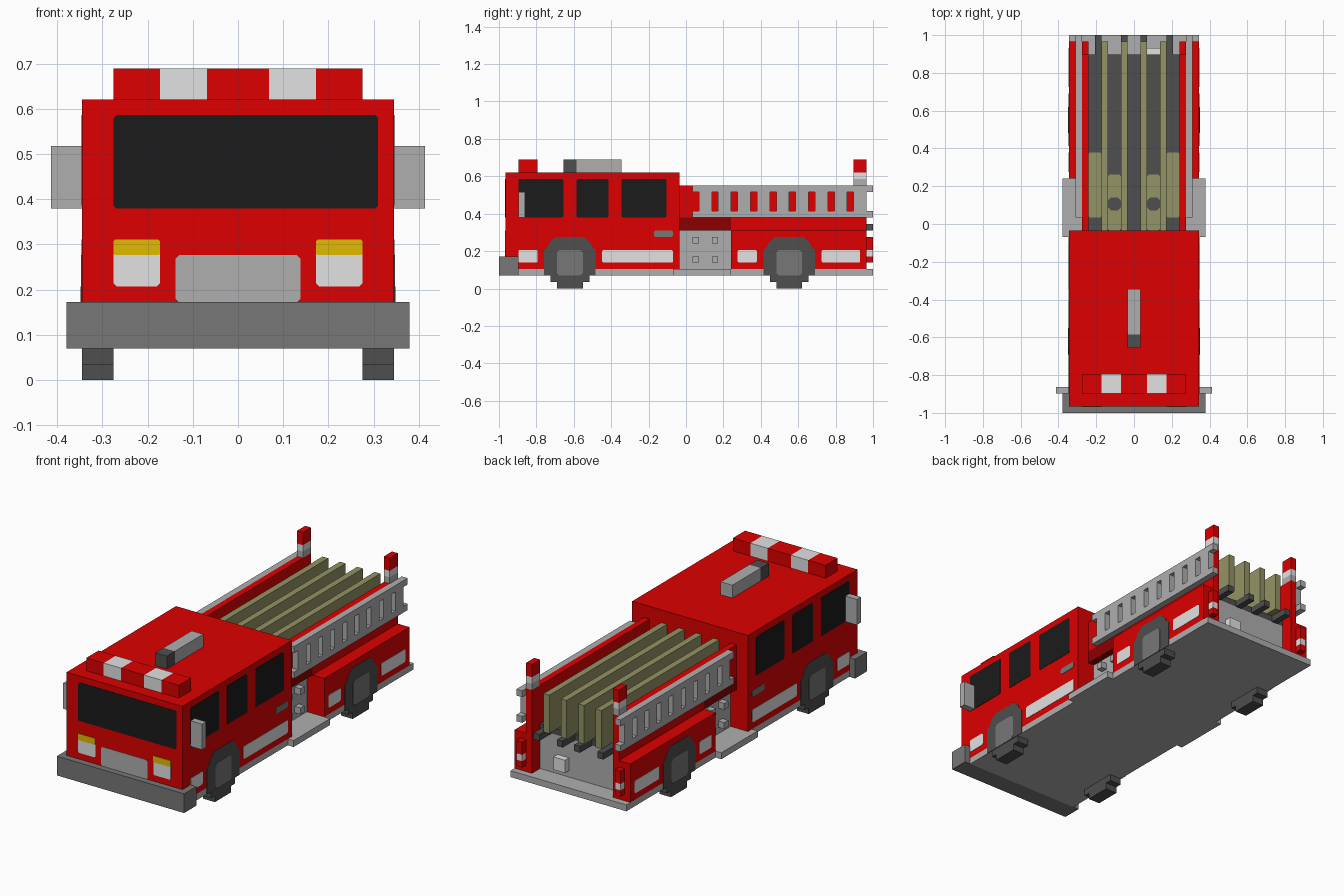
import bpy, bmesh

if "Cube" in bpy.data.objects:
    bpy.data.objects.remove(bpy.data.objects["Cube"])

U = 1 / 29  # the model sits on a block grid, 58 blocks long


def material(name, *rgb):
    m = bpy.data.materials.new(name)
    m.diffuse_color = (*rgb, 1)
    m.use_nodes = True
    m.node_tree.nodes["Principled BSDF"].inputs["Base Color"].default_value = m.diffuse_color
    return m


RED = material("red", 0.723, 0.0, 0.0)
DARK_RED = material("dark red", 0.27, 0.0, 0.0)
SILVER = material("silver", 0.43, 0.43, 0.43)
STEEL = material("steel grey", 0.184, 0.184, 0.184)
RUBBER = material("dark grey", 0.077, 0.077, 0.077)
WHITE = material("pale grey", 0.76, 0.76, 0.76)
GLASS = material("black glass", 0.011, 0.011, 0.011)
AMBER = material("amber", 0.76, 0.5, 0.0)
HOSE = material("khaki hose", 0.292, 0.292, 0.13)


def finish(bm, name, mat):
    bmesh.ops.recalc_face_normals(bm, faces=bm.faces)
    me = bpy.data.meshes.new(name)
    bm.to_mesh(me)
    bm.free()
    me.materials.append(mat)
    bpy.context.collection.objects.link(bpy.data.objects.new(name, me))


def box(name, mat, x, y, z):
    """Box from (low, high) ranges in grid blocks."""
    bm = bmesh.new()
    bmesh.ops.create_cube(bm, size=1)
    for v in bm.verts:
        for i, (lo, hi) in enumerate((x, y, z)):
            v.co[i] = (lo if v.co[i] < 0 else hi) * U
    finish(bm, name, mat)


def pair(name, mat, x, y, z):
    """The same box on both sides of the truck."""
    box("right_" + name, mat, x, y, z)
    box("left_" + name, mat, (-x[1], -x[0]), y, z)


def plate(name, mat, pts, place, depth=0.05):
    """Thin plate: 2D outline, mapped to 3D by place(a, b, out)."""
    bm = bmesh.new()
    rings = [[bm.verts.new([c * U for c in place(a, b, o)]) for a, b in pts]
             for o in (-0.05, depth)]
    bm.faces.new(rings[0])
    bm.faces.new(rings[1])
    n = len(pts)
    for i in range(n):
        j = (i + 1) % n
        bm.faces.new((rings[0][i], rings[0][j], rings[1][j], rings[1][i]))
    finish(bm, name, mat)


def cut_rect(a0, a1, b0, b1, c=0.2):
    """Rectangle with clipped corners."""
    return [(a0 + c, b0), (a1 - c, b0), (a1, b0 + c), (a1, b1 - c),
            (a1 - c, b1), (a0 + c, b1), (a0, b1 - c), (a0, b0 + c)]


def side_plates(name, mat, pts, depth=0.05):
    plate("right_" + name, mat, pts, lambda a, b, o: (10 + o, a, b), depth)
    plate("left_" + name, mat, pts, lambda a, b, o: (-10 - o, a, b), depth)


def front_plate(name, mat, pts, depth=0.05):
    plate(name, mat, pts, lambda a, b, o: (a, -28 - o, b), depth)


# Chassis, running board, bumper
box("chassis", SILVER, (-10, 10), (-26, 29), (2, 3))
pair("running_board", SILVER, (10, 11), (-2, 7), (2, 3))
box("front_bumper", STEEL, (-11, 11), (-29, -26), (2, 5))

# Cab with windows, lamps and grille
box("cab", RED, (-10, 10), (-28, -1), (3, 18))
front_plate("windshield", GLASS, cut_rect(-8, 9, 11, 17))
front_plate("grille", SILVER, cut_rect(-4, 4, 5, 8))
for s, lo in (("right", 5), ("left", -8)):
    front_plate(s + "_headlight", WHITE, cut_rect(lo, lo + 3, 6, 8.25))
    front_plate(s + "_turn_signal", AMBER, cut_rect(lo, lo + 3, 8, 9, 0.1), 0.08)
for i, (a, b) in enumerate(((-26, -19), (-17, -12), (-10, -3))):
    side_plates(f"window_{i + 1}", GLASS, cut_rect(a, b, 11, 17))
side_plates("door_handle", STEEL, cut_rect(-5, -2, 8, 9))
pair("mirror", SILVER, (10, 12), (-26, -25), (11, 15))

# Pale lower side panels
for i, (a, b) in enumerate(((-26, -23), (-13, -2), (8, 11), (21, 27))):
    side_plates(f"side_stripe_{i + 1}", WHITE, cut_rect(a, b, 4, 6))

# Roof light bar and siren
for i, (a, b) in enumerate(((-8, -5), (-5, -2), (-2, 2), (2, 5), (5, 8))):
    box(f"light_bar_{i + 1}", WHITE if i % 2 else RED, (a, b), (-26, -23), (18, 20))
box("siren_body", SILVER, (-1, 1), (-17, -10), (18, 20))
box("siren_mouth", RUBBER, (-1, 1), (-19, -17), (18, 20))

# Wheels: stepped tread below the chassis, flush tyre and hub on the sides
for name, c in (("front", -18), ("rear", 16)):
    pair(name + "_tyre_bottom", RUBBER, (8, 10), (c - 2, c + 2), (0, 1))
    pair(name + "_tyre_step", RUBBER, (8, 10), (c - 3, c + 3), (1, 2))
    tyre = [(c - 4, 2), (c + 4, 2), (c + 4, 6), (c + 3.5, 6.4), (c + 3.1, 7.2),
            (c + 2.2, 8), (c - 2.2, 8), (c - 3.1, 7.2), (c - 3.5, 6.4), (c - 4, 6)]
    side_plates(name + "_tyre", RUBBER, tyre, 0.08)
    side_plates(name + "_hub", STEEL, cut_rect(c - 2, c + 2, 2, 6, 0.4), 0.12)

# Pump section and rear body
box("pump_body", SILVER, (-7, 7), (-1, 26), (3, 9))
for y in (1, 4):
    for z in (4, 7):
        pair(f"pump_valve_{y}_{z}", SILVER, (7, 8), (y, y + 1), (z, z + 1))
pair("rear_body", RED, (7, 10), (7, 28), (3, 9))
pair("pump_trim", DARK_RED, (7, 8), (-1, 7), (9, 11))
pair("rear_sill", RED, (7, 8), (7, 28), (9, 11))
pair("bed_wall", RED, (7, 8), (-1, 28), (11, 16))
box("bed_floor", RUBBER, (-7, 7), (-1, 26), (9, 10))

# Ladders on both sides
for z in (11, 15):
    pair(f"ladder_rail_{z}", SILVER, (8, 9), (1, 29), (z, z + 1))
for k in range(9):
    pair(f"ladder_rung_{k + 1}", SILVER, (8, 9), (2 + 3 * k, 4 + 3 * k), (12, 15))

# Hoses with nozzles, and coiled hose on the bed floor
for i, (x, n) in enumerate(((1, 1), (4, 5))):
    pair(f"hose_{i + 1}", HOSE, (x, x + 1), (-1, 28), (10, 16))
    pair(f"nozzle_{i + 1}", RUBBER, (n, n + 1), (26, 29), (9, 10))
for s, name in ((1, "right"), (-1, "left")):
    up = lambda a, b, o, s=s: (s * a, b, 10 + o)
    plate(name + "_outer_hose_pile", HOSE, cut_rect(5, 7, 1, 11), up)
    plate(name + "_inner_hose_pile", HOSE, cut_rect(2, 4, -1, 7.6, 0.3), up)
    plate(name + "_hose_gap", RUBBER, cut_rect(2, 4, 2.1, 4.1, 0.5), up, 0.1)

# Rear warning posts, tail lights and number plate
pair("post_base", SILVER, (7, 8), (26, 28), (16, 17))
pair("post_collar", WHITE, (7, 8), (26, 28), (17, 18))
pair("post_light", RED, (7, 8), (26, 28), (18, 20))
for name, mat, z in (("low", RED, (4, 5)), ("mid", WHITE, (5, 6)), ("top", RED, (6, 8))):
    pair("tail_light_" + name, mat, (8, 9), (28, 29), z)
box("rear_plate", WHITE, (2, 4), (26, 27), (4, 6))
